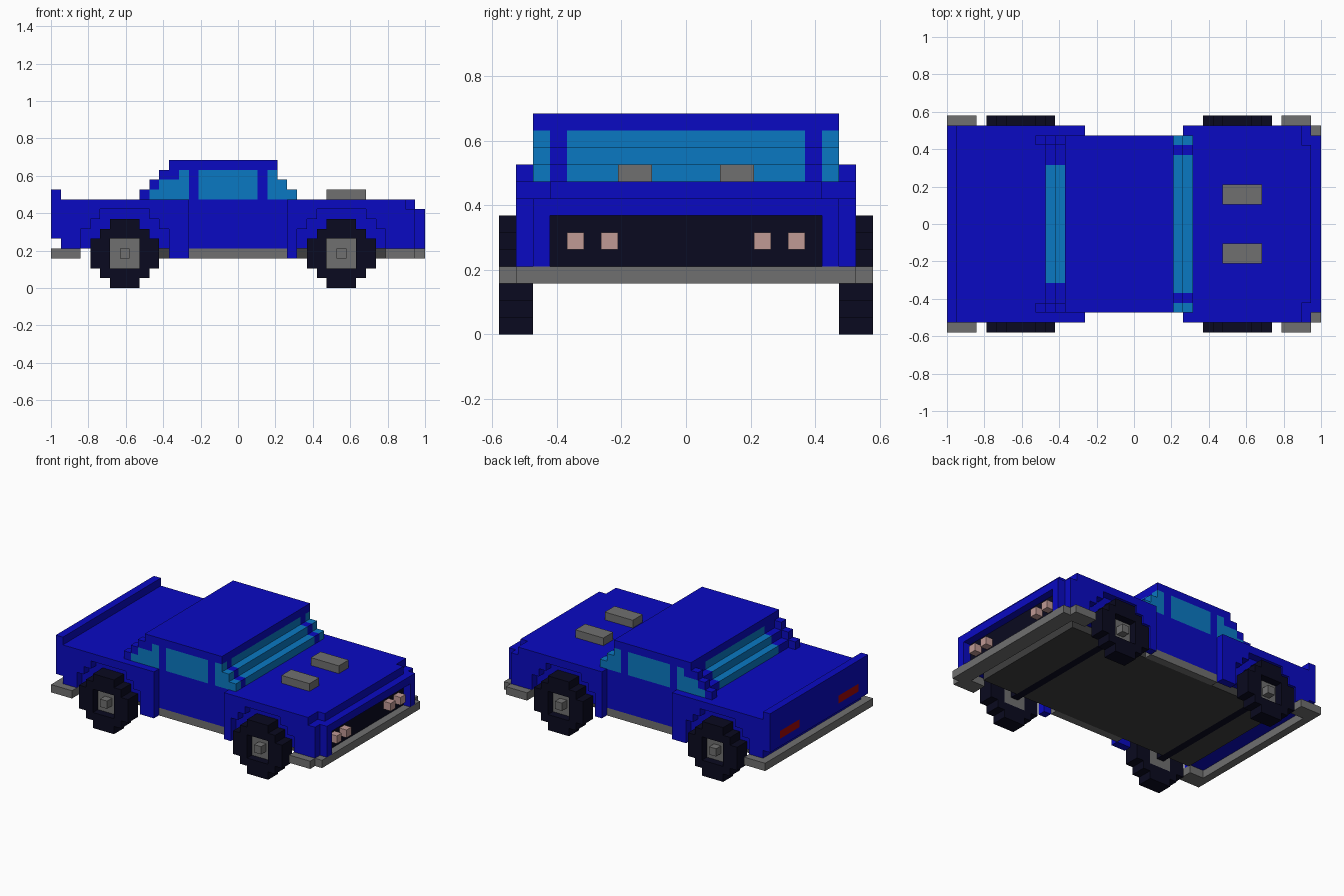
import bpy, bmesh

if "Cube" in bpy.data.objects:
    bpy.data.objects.remove(bpy.data.objects["Cube"], do_unlink=True)

V = 1 / 19            # block size: the car is 38 x 22 x 13 blocks
NX, NY = 38, 22


def material(name, rgb):
    m = bpy.data.materials.new(name)
    m.use_nodes = True
    m.diffuse_color = (*rgb, 1)
    bsdf = next(n for n in m.node_tree.nodes if n.type == 'BSDF_PRINCIPLED')
    bsdf.inputs["Base Color"].default_value = (*rgb, 1)
    bsdf.inputs["Roughness"].default_value = 0.8
    return m


BLUE = material("blue_paint", (0.003, 0.003, 0.54))
GLASS = material("window_blue", (0.003, 0.19, 0.54))
GREY = material("trim_grey", (0.16, 0.16, 0.16))
BLACK = material("tyre_black", (0.003, 0.003, 0.014))
PINK = material("headlight_pink", (0.53, 0.32, 0.30))
RED = material("taillight_red", (0.36, 0.002, 0.002))
DARK = material("underside_grey", (0.05, 0.05, 0.05))


def part(name, mat, boxes, mirror=False):
    """One object from boxes (x0, x1, y0, y1, z0, z1) in block units, optionally mirrored across y."""
    boxes = list(boxes)
    if mirror:
        boxes += [(a, b, NY - d, NY - c, e, f) for a, b, c, d, e, f in boxes]
    bm = bmesh.new()
    for x0, x1, y0, y1, z0, z1 in boxes:
        cube = bmesh.ops.create_cube(bm, size=1)
        for v in cube["verts"]:
            v.co.x = ((x1 if v.co.x > 0 else x0) - NX / 2) * V
            v.co.y = ((y1 if v.co.y > 0 else y0) - NY / 2) * V
            v.co.z = (z1 if v.co.z > 0 else z0) * V
    me = bpy.data.meshes.new(name)
    bm.to_mesh(me)
    bm.free()
    me.materials.append(mat)
    ob = bpy.data.objects.new(name, me)
    bpy.context.scene.collection.objects.link(ob)
    return ob


# Main body and nose
part("body", BLUE, [(1, 36, 2, 20, 4, 9)])
part("nose", BLUE, [(36, 37, 3, 19, 7, 9), (37, 38, 3, 19, 7, 8)])
part("nose_posts", BLUE, [(36, 37, 1, 3, 4, 8), (37, 38, 2, 3, 4, 8)], True)
part("grille", BLACK, [(36, 37, 3, 19, 4, 7)])
part("headlights", PINK, [(37, 38, y, y + 1, 5, 6) for y in (4, 6)], True)

# Fenders with stepped wheel arches
part("rear_fenders", BLUE, [
    (1, 14, 1, 2, 8, 9), (1, 5, 1, 2, 7, 8), (10, 14, 1, 2, 7, 8),
    (1, 4, 1, 2, 6, 7), (11, 14, 1, 2, 6, 7),
    (1, 3, 1, 2, 4, 6), (12, 14, 1, 2, 3, 6)], True)
part("front_fenders", BLUE, [
    (24, 36, 1, 2, 8, 9), (24, 27, 1, 2, 7, 8), (32, 36, 1, 2, 7, 8),
    (24, 26, 1, 2, 6, 7), (33, 36, 1, 2, 6, 7),
    (24, 25, 1, 2, 3, 6), (34, 36, 1, 2, 4, 6)], True)

# Tailgate with flush tail lights
part("tailgate", BLUE, [
    (0, 1, 1, 21, 5, 6), (0, 1, 1, 21, 7, 10), (0, 1, 1, 3, 6, 7),
    (0, 1, 7, 15, 6, 7), (0, 1, 19, 21, 6, 7)])
part("tail_lights", RED, [(0, 1, 3, 7, 6, 7)], True)

# Bumpers, sills and hood scoops
part("front_bumper", GREY, [(37, 38, 1, 21, 3, 4), (34, 37, 0, 2, 3, 4), (34, 37, 20, 22, 3, 4),
                            (36, 37, 2, 20, 3, 4)])
part("rear_bumper", GREY, [(0, 1, 0, 22, 3, 4), (1, 3, 0, 2, 3, 4), (1, 3, 20, 22, 3, 4)])
part("sills", GREY, [(14, 24, 2, 3, 3, 4)], True)
part("hood_scoops", GREY, [(28, 32, 7, 9, 9, 10)], True)

# Underside panels split by the axles
part("underside", DARK, [(a, b, 3, 19, 3, 4) for a, b in ((4, 7), (8, 29), (30, 35))])
part("axles", BLACK, [(x, x + 1, 2, 20, 3, 4) for x in (7, 29)])

# Cabin: stepped rows with side windows, windscreen and recessed rear window
# row: z, side rear end, front end, rear quarter window start
side_blue, side_glass, core, pillars, screen, rear_glass = [], [], [], [], [], []
for z, rear, front, quarter in ((9, 9, 25, 10), (10, 10, 24, 11), (11, 11, 23, 13)):
    for a, b in ((rear, quarter), (14, 15), (21, 22)):
        side_blue.append((a, b, 2, 3, z, z + 1))
    for a, b in ((quarter, 14), (15, 21), (22, front)):
        side_glass.append((a, b, 2, 3, z, z + 1))
    core.append((rear + 2, front - 1, 3, 19, z, z + 1))
    pillars.append((front - 1, front, 3, 4, z, z + 1))
    pillars.append((rear + 1, rear + 2, 3, 5, z, z + 1))
    screen.append((front - 1, front, 4, 18, z, z + 1))
    rear_glass.append((rear + 1, rear + 2, 5, 17, z, z + 1))
part("cabin_core", BLUE, core)
part("cabin_sides", BLUE, side_blue, True)
part("cabin_pillars", BLUE, pillars, True)
part("side_windows", GLASS, side_glass, True)
part("windscreen", GLASS, screen)
part("rear_window", GLASS, rear_glass)
part("roof", BLUE, [(12, 23, 2, 20, 12, 13)])

# Wheels: stepped tyre ring, recessed hub and centre cap
TYRE = ((2, 5, 0, 1), (1, 6, 1, 2), (0, 2, 2, 5), (5, 7, 2, 5), (1, 6, 5, 6), (2, 5, 6, 7))
for end, x in (("rear", 4), ("front", 26)):
    part(end + "_tyres", BLACK, [(x + a, x + b, 0, 2, c, d) for a, b, c, d in TYRE], True)
    part(end + "_hubs", GREY, [(x + 2, x + 5, 1, 2, 2, 5), (x + 3, x + 4, 0, 1, 3, 4)], True)
